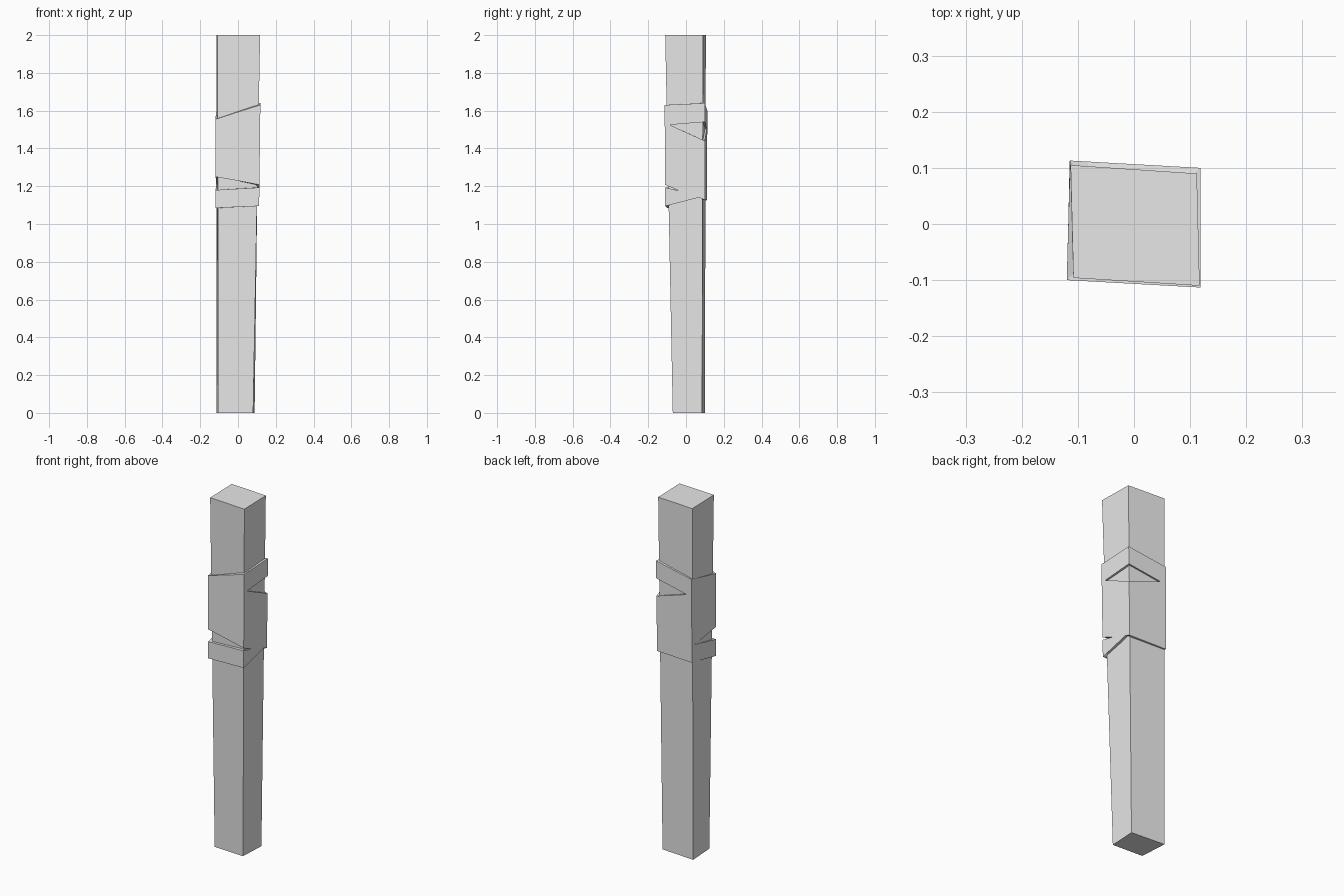
import bpy
import bmesh
from mathutils import Vector

cube = bpy.data.objects.get("Cube")
if cube:
    bpy.data.objects.remove(cube, do_unlink=True)

grey = bpy.data.materials.new("plain_grey")
grey.use_nodes = True
grey.diffuse_color = (0.8, 0.8, 0.8, 1)
grey.node_tree.nodes["Principled BSDF"].inputs["Base Color"].default_value = (0.8, 0.8, 0.8, 1)


def make_object(name, bm):
    bmesh.ops.recalc_face_normals(bm, faces=bm.faces)
    mesh = bpy.data.meshes.new(name)
    bm.to_mesh(mesh)
    bm.free()
    mesh.materials.append(grey)
    obj = bpy.data.objects.new(name, mesh)
    bpy.context.collection.objects.link(obj)
    return obj


# Tapered, slightly twisted post; corners run front right, back right, ... around
foot = [(-0.105, -0.06), (0.08, -0.07), (0.088, 0.085), (-0.115, 0.1)]
head = [(-0.108, -0.096), (0.117, -0.11), (0.112, 0.09), (-0.113, 0.105)]
bm = bmesh.new()
rings = [[bm.verts.new((x, y, z)) for x, y in ring] for ring, z in ((foot, 0), (head, 2))]
bm.faces.new(rings[0])
bm.faces.new(rings[1])
for i in range(4):
    j = (i + 1) % 4
    bm.faces.new((rings[0][i], rings[0][j], rings[1][j], rings[1][i]))
make_object("post", bm)


# Cloth wrap: edge heights are given against the distance round the four sides
def height(line, u):
    for (u0, z0), (u1, z1) in zip(line, line[1:]):
        if u0 <= u <= u1:
            return z0 + (z1 - z0) * (u - u0) / (u1 - u0)


wrap_low = [(-0.118, -0.1), (0.112, -0.11), (0.112, 0.1), (-0.115, 0.111)]
wrap_high = [(-0.12, -0.1), (0.118, -0.113), (0.118, 0.1), (-0.114, 0.113)]


def wrap_point(u, z):
    i, t = int(u) % 4, u % 1
    j = (i + 1) % 4
    low = Vector(wrap_low[i]).lerp(Vector(wrap_low[j]), t)
    high = Vector(wrap_high[i]).lerp(Vector(wrap_high[j]), t)
    p = low.lerp(high, (z - 1.1) / 0.5)
    return (p.x, p.y, z)


edges = [
    [(0, 1.085), (1, 1.095), (1.85, 1.14), (2, 1.128), (3, 1.126), (4, 1.085)],  # hem
    [(0, 1.18), (1, 1.193), (1.35, 1.176), (3.12, 1.22), (4, 1.18)],  # lower slit
    [(0, 1.25), (1, 1.208), (1.35, 1.176), (3.12, 1.22), (4, 1.25)],
    [(0, 1.45), (1.12, 1.525), (2, 1.44), (2.86, 1.505), (4, 1.45)],  # upper slit
    [(0, 1.45), (1.12, 1.525), (2, 1.54), (2.86, 1.505), (4, 1.45)],
    [(0, 1.555), (1, 1.63), (2, 1.64), (3, 1.6), (4, 1.555)],  # top
]
stations = [0, 1, 1.12, 1.35, 1.85, 2, 2.86, 3, 3.12]
bm = bmesh.new()
grid = [[bm.verts.new(wrap_point(u, height(line, u))) for u in stations] for line in edges]
for row in (0, 2, 4):
    for i in range(len(stations)):
        j = (i + 1) % len(stations)
        bm.faces.new((grid[row][i], grid[row][j], grid[row + 1][j], grid[row + 1][i]))
bmesh.ops.remove_doubles(bm, verts=bm.verts, dist=0.0005)
wrap = make_object("cloth_wrap", bm)
solid = wrap.modifiers.new("thickness", 'SOLIDIFY')
solid.thickness = 0.022
solid.offset = -1
